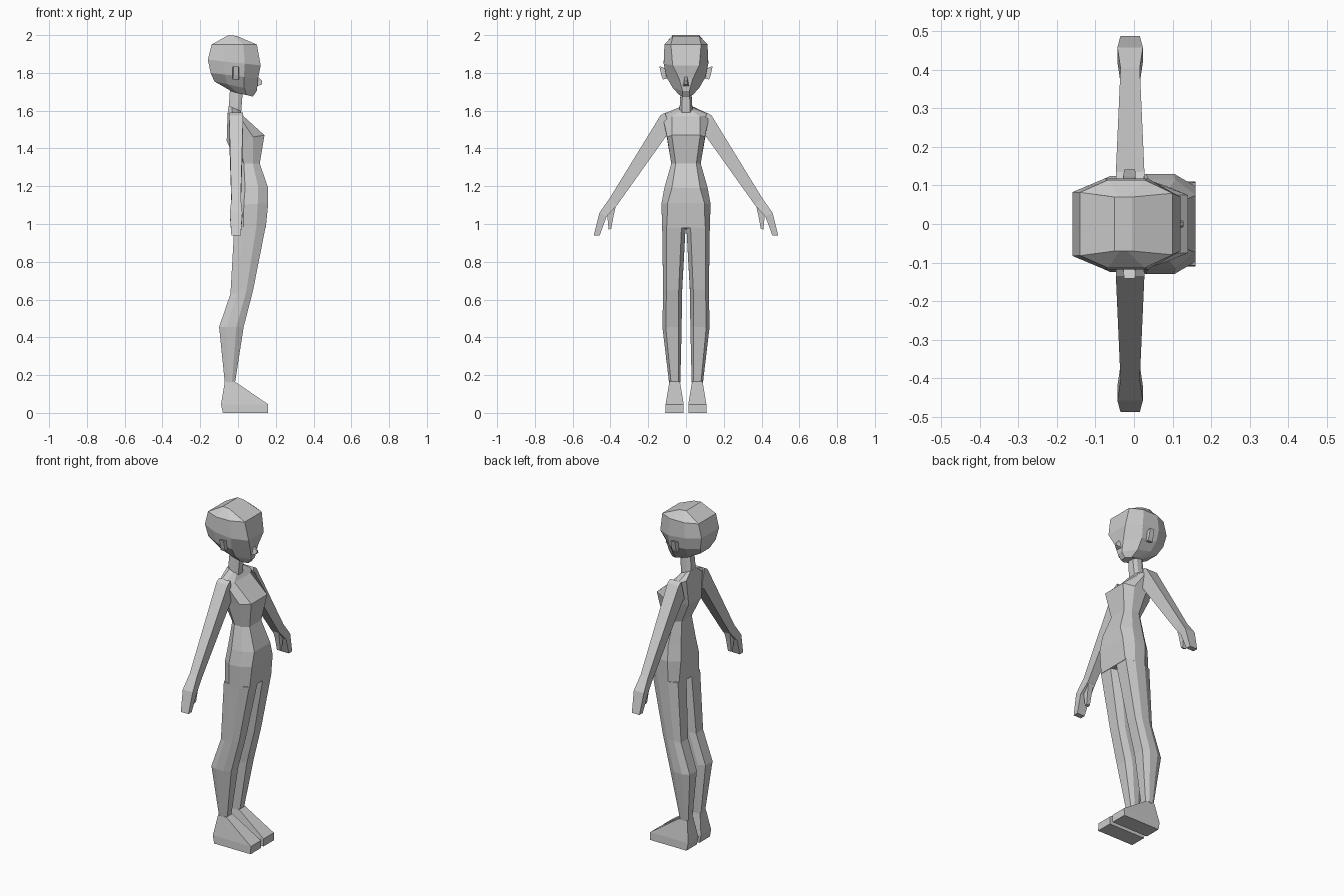
import bpy, bmesh
from mathutils import Vector


def loft(name, rings, mirror=False):
    """Skin a list of equal-length point rings, cap both ends, flat shaded."""
    bm = bmesh.new()
    rows = [[bm.verts.new(p) for p in r] for r in rings]
    for a, b in zip(rows, rows[1:]):
        n = len(a)
        for i in range(n):
            j = (i + 1) % n
            bm.faces.new((a[i], a[j], b[j], b[i]))
    bm.faces.new(rows[0][::-1])
    bm.faces.new(rows[-1])
    bmesh.ops.recalc_face_normals(bm, faces=bm.faces)
    me = bpy.data.meshes.new(name)
    bm.to_mesh(me)
    bm.free()
    ob = bpy.data.objects.new(name, me)
    bpy.context.collection.objects.link(ob)
    if mirror:
        m = ob.modifiers.new("Mirror", 'MIRROR')
        m.use_axis = (False, True, False)
        m.use_mirror_merge = False
    return ob


def octa(zb, zf, xb, xf, yc, w, back=0.65, front=0.65, cut=0.3):
    """Eight-sided section, tilted from back height zb to front height zf."""
    d = (xf - xb) * cut
    half = [(xb, w * back), (xb + d, w), (xf - d, w), (xf, w * front)]
    pts = half + [(x, -y) for x, y in reversed(half)]
    return [Vector((x, yc + y, zb + (zf - zb) * (x - xb) / (xf - xb))) for x, y in pts]


def strap(yo, zo, yi, zi, hx, xc=-0.01):
    """Four-sided limb section between an outer and an inner edge."""
    return [(xc - hx, yo, zo), (xc + hx, yo, zo), (xc + hx, yi, zi), (xc - hx, yi, zi)]


# head, chin to crown
loft("head", [octa(*r) for r in (
    (1.70, 1.675, -0.03, 0.078, 0, 0.035, 0.7, 0.5),
    (1.755, 1.705, -0.125, 0.10, 0, 0.07, 0.6, 0.25),
    (1.80, 1.77, -0.145, 0.106, 0, 0.104, 0.7, 0.35),
    (1.87, 1.84, -0.16, 0.12, 0, 0.118, 0.7, 0.6),
    (1.95, 1.95, -0.14, 0.10, 0, 0.114, 0.72, 0.7),
    (2.0, 1.995, -0.05, -0.005, 0, 0.07, 1.0, 1.0))])

# nose
loft("nose", [
    [(0.09, -0.02, 1.725), (0.09, 0.02, 1.725), (0.10, 0.008, 1.785), (0.10, -0.008, 1.785)],
    [(0.128, -0.008, 1.74), (0.128, 0.008, 1.74), (0.128, 0.004, 1.757), (0.128, -0.004, 1.757)]])

# ears
loft("ear", [
    [(-0.025, 0.10, 1.77), (0.0, 0.10, 1.77), (0.0, 0.10, 1.82), (-0.025, 0.10, 1.82)],
    [(-0.028, 0.122, 1.765), (0.004, 0.122, 1.765), (0.004, 0.125, 1.83), (-0.028, 0.125, 1.83)],
    [(-0.025, 0.13, 1.785), (0.003, 0.13, 1.785), (0.003, 0.141, 1.835), (-0.025, 0.141, 1.835)]],
    mirror=True)

# neck
loft("neck", [octa(*r) for r in (
    (1.58, 1.57, -0.052, 0.015, 0, 0.036),
    (1.72, 1.70, -0.042, 0.025, 0, 0.028))])

# torso, neck base to crotch
loft("torso", [octa(*r) for r in (
    (1.625, 1.60, -0.05, 0.01, 0, 0.036, 0.8, 0.8),
    (1.585, 1.57, -0.055, 0.03, 0, 0.125, 0.6, 0.6),
    (1.44, 1.47, -0.06, 0.14, 0, 0.10, 0.6, 0.75),
    (1.32, 1.32, -0.005, 0.115, 0, 0.078, 0.6, 0.7),
    (1.19, 1.19, -0.015, 0.16, 0, 0.115, 0.6, 0.65),
    (1.10, 1.11, -0.025, 0.16, 0, 0.13, 0.65, 0.75),
    (0.97, 0.98, -0.02, 0.147, 0, 0.126, 0.75, 0.8))])

# legs
loft("leg", [octa(*r) for r in (
    (0.98, 0.99, -0.02, 0.147, 0.064, 0.062),
    (0.63, 0.65, -0.04, 0.08, 0.071, 0.05),
    (0.455, 0.455, -0.10, 0.03, 0.074, 0.051),
    (0.16, 0.165, -0.07, -0.015, 0.06, 0.03))], mirror=True)

# feet
loft("foot", [[(xb, yi, z), (xf, yi, z), (xf, yo, z), (xb, yo, z)] for z, xb, xf, yi, yo in (
    (0.165, -0.07, -0.015, 0.032, 0.088),
    (0.045, -0.09, 0.16, 0.012, 0.108),
    (0.0, -0.08, 0.16, 0.012, 0.11))], mirror=True)

# arms with hands
loft("arm", [strap(*r) for r in (
    (0.11, 1.59, 0.08, 1.48, 0.036),
    (0.135, 1.575, 0.105, 1.465, 0.037),
    (0.405, 1.135, 0.365, 1.10, 0.025),
    (0.458, 1.06, 0.42, 1.04, 0.033),
    (0.488, 0.94, 0.457, 0.94, 0.025))], mirror=True)

# thumbs
loft("thumb", [strap(*r) for r in (
    (0.41, 1.12, 0.37, 1.10, 0.02),
    (0.418, 1.06, 0.382, 1.05, 0.015),
    (0.41, 0.97, 0.396, 0.975, 0.011))], mirror=True)
